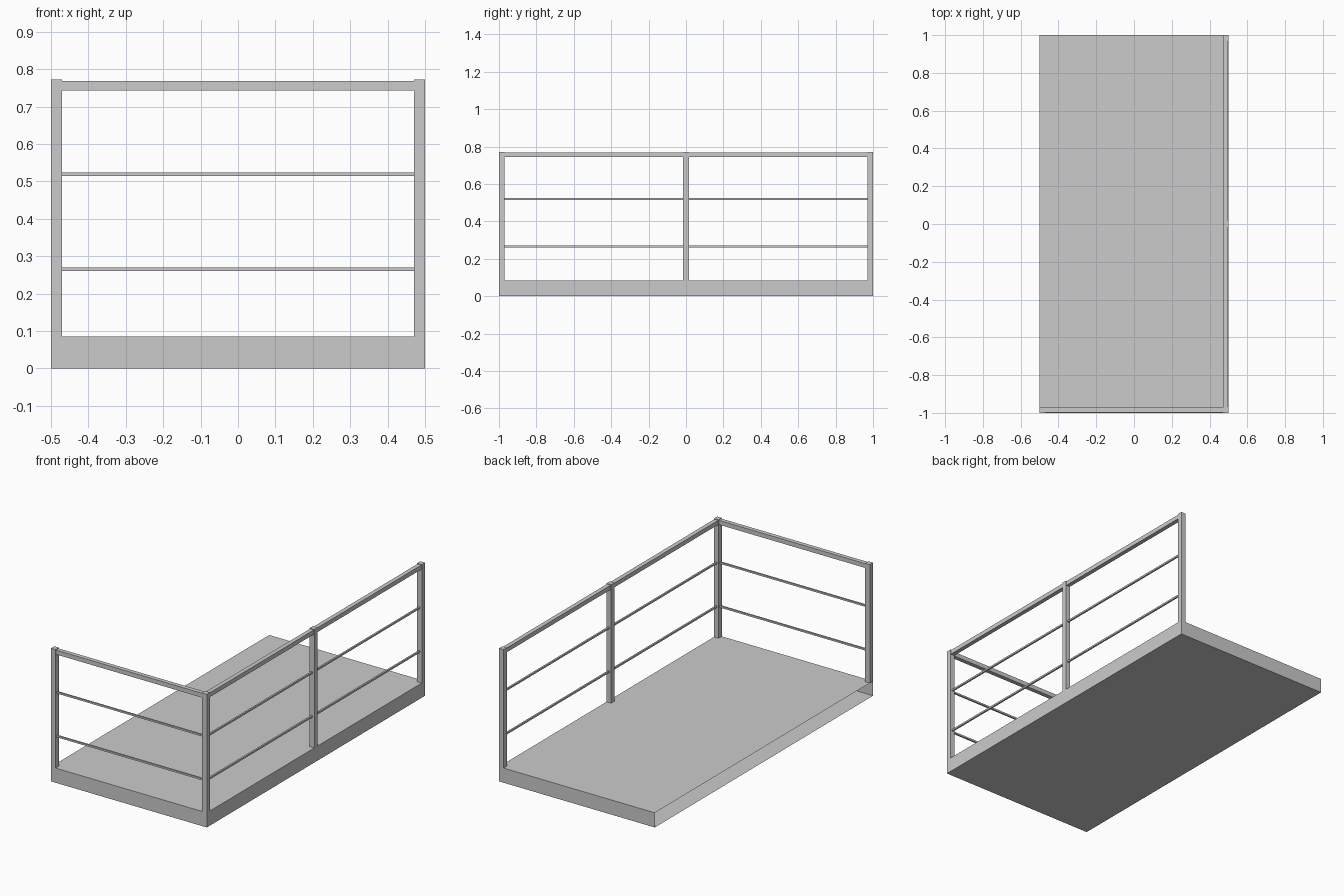
import bpy, bmesh

if "Cube" in bpy.data.objects:
    bpy.data.objects.remove(bpy.data.objects["Cube"])

DECK_TOP = 0.085
POST_TOP = 0.772
POST = 0.03


def box(name, x, y, z, open_left=False):
    """Box from (min, max) ranges, optionally without its left face."""
    bm = bmesh.new()
    bmesh.ops.create_cube(bm, size=1)
    for v in bm.verts:
        v.co = [r[0] if c < 0 else r[1] for c, r in zip(v.co, (x, y, z))]
    if open_left:
        bm.normal_update()
        left = [f for f in bm.faces if f.normal.x < -0.9]
        bmesh.ops.delete(bm, geom=left, context='FACES_ONLY')
    mesh = bpy.data.meshes.new(name)
    bm.to_mesh(mesh)
    bm.free()
    obj = bpy.data.objects.new(name, mesh)
    bpy.context.collection.objects.link(obj)
    return obj


def around(c, size):
    return (c - size / 2, c + size / 2)


# Hollow deck, open along the left side
box("deck", (-0.5, 0.5), (-1, 1), (0, DECK_TOP), open_left=True)

# Upright posts
edge_x, edge_y = 0.5 - POST / 2, 1 - POST / 2
posts = {
    "front_left_post": (-edge_x, -edge_y),
    "front_right_post": (edge_x, -edge_y),
    "middle_right_post": (edge_x, 0),
    "back_right_post": (edge_x, edge_y),
}
for name, (px, py) in posts.items():
    box(name, around(px, POST), around(py, POST), (DECK_TOP, POST_TOP))

# Top handrails and thin middle bars: name, height, thickness
bars = [("handrail", 0.756, 0.025), ("upper_bar", 0.519, 0.01), ("lower_bar", 0.265, 0.01)]
half = POST / 2
for name, z, t in bars:
    box("front_" + name, (-edge_x + half, edge_x - half), around(-edge_y, t), around(z, t))
    box("right_front_" + name, around(edge_x, t), (-edge_y + half, -half), around(z, t))
    box("right_back_" + name, around(edge_x, t), (half, edge_y - half), around(z, t))
